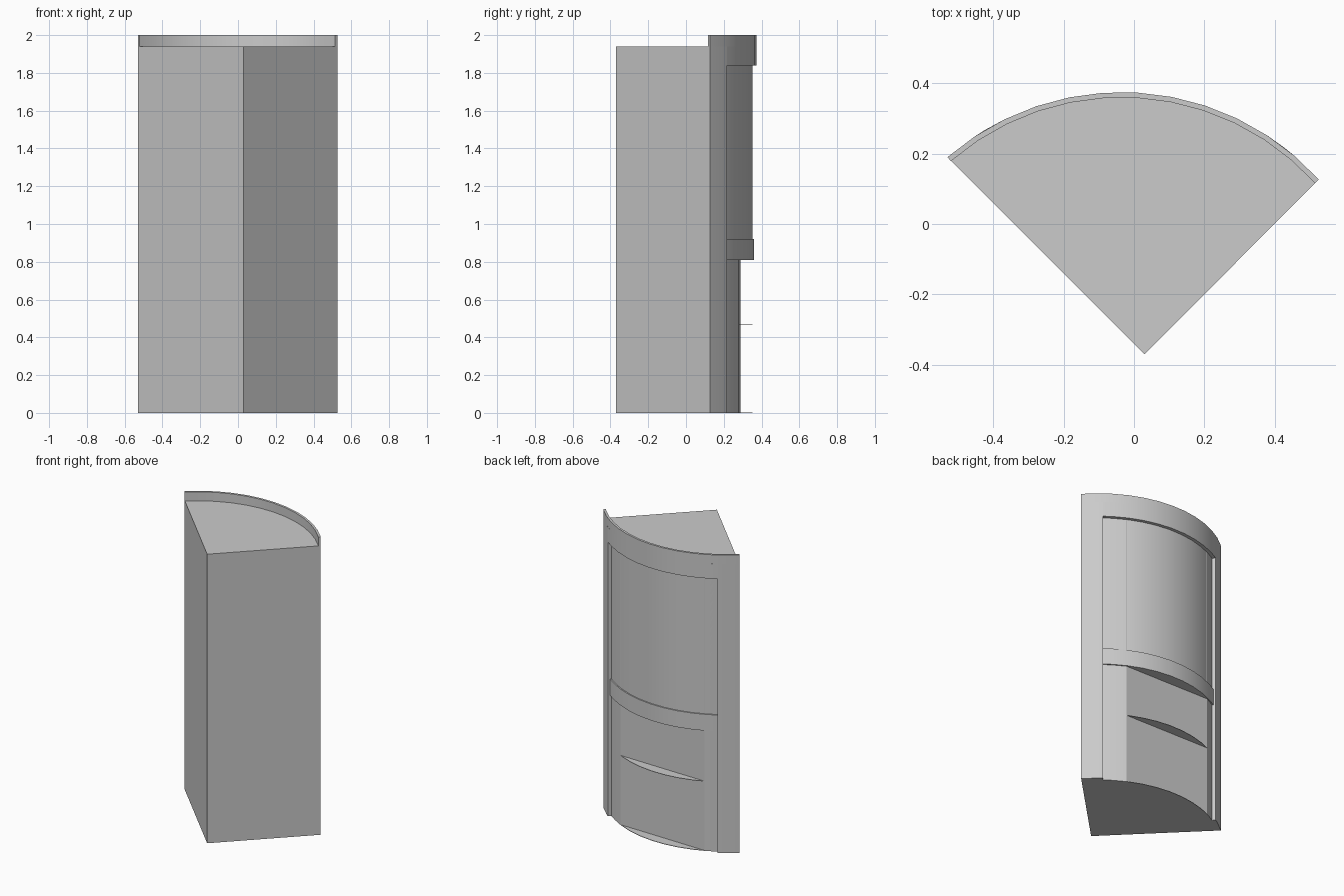
import bpy, bmesh, math

cube = bpy.data.objects.get("Cube")
if cube:
    bpy.data.objects.remove(cube, do_unlink=True)

grey = bpy.data.materials.new("plain_grey")
grey.use_nodes = True
colour = (0.6, 0.6, 0.6, 1)
grey.diffuse_color = colour
grey.node_tree.nodes["Principled BSDF"].inputs["Base Color"].default_value = colour

# Plan layout: a corner wedge with a curved back
CENTRE = (-0.035, -0.382)
APEX = (0.03, -0.37)
START, END = 42.2, 130.9          # whole curve, degrees
OPEN_A, OPEN_B = 52.3, 120.8      # opening between the stiles
FLAT_A, FLAT_B = 63.7, 114.3      # flat lower front
OUTER, PANEL, RAIL, LIP = 0.757, 0.735, 0.743, 0.742
STEP = (END - START) / 12


def at(radius, degrees):
    a = math.radians(degrees)
    return (CENTRE[0] + radius * math.cos(a), CENTRE[1] + radius * math.sin(a))


def arc(radius, a, b):
    """Points along the curve, sharing the same facet angles everywhere."""
    between = [START + STEP * i for i in range(13)]
    angles = [a] + [t for t in between if a + 0.5 < t < b - 0.5] + [b]
    return [at(radius, t) for t in angles]


def prism(name, outline, z0, z1):
    """Extrude a plan outline between two heights."""
    bm = bmesh.new()
    face = bm.faces.new([bm.verts.new((x, y, z0)) for x, y in outline])
    top = bmesh.ops.extrude_face_region(bm, geom=[face])["geom"]
    for v in top:
        if isinstance(v, bmesh.types.BMVert):
            v.co.z = z1
    bmesh.ops.recalc_face_normals(bm, faces=bm.faces)
    mesh = bpy.data.meshes.new(name)
    bm.to_mesh(mesh)
    bm.free()
    mesh.materials.append(grey)
    obj = bpy.data.objects.new(name, mesh)
    bpy.context.collection.objects.link(obj)
    bpy.ops.object.select_all(action='DESELECT')
    obj.select_set(True)
    bpy.context.view_layer.objects.active = obj
    bpy.ops.object.shade_smooth_by_angle(angle=math.radians(20))
    return obj


# Recessed lower front, and the body that carries it between two stiles
recess = arc(PANEL, OPEN_A, FLAT_A) + arc(PANEL, FLAT_B, OPEN_B)
body = [APEX] + arc(OUTER, START, OPEN_A) + recess + arc(OUTER, OPEN_B, END)
prism("cabinet_body", body, 0, 1.94)

# Curved parts set into the opening, all backed by the body
for name, radius, z0, z1 in (
        ("middle_rail", RAIL, 0.81, 0.92),
        ("upper_panel", PANEL, 0.92, 1.84),
        ("header_rail", OUTER, 1.84, 1.94)):
    prism(name, arc(radius, OPEN_A, OPEN_B) + recess[::-1], z0, z1)

# Thin curved shelves standing out from the flat lower front
for name, z in (("lower_shelf", 0.465), ("floor_shelf", 0.0)):
    prism(name, arc(PANEL, FLAT_A, FLAT_B), z, z + 0.003)

# Raised lip along the top of the curve
prism("top_lip", arc(OUTER, START, END) + arc(LIP, START, END)[::-1], 1.94, 2.0)
